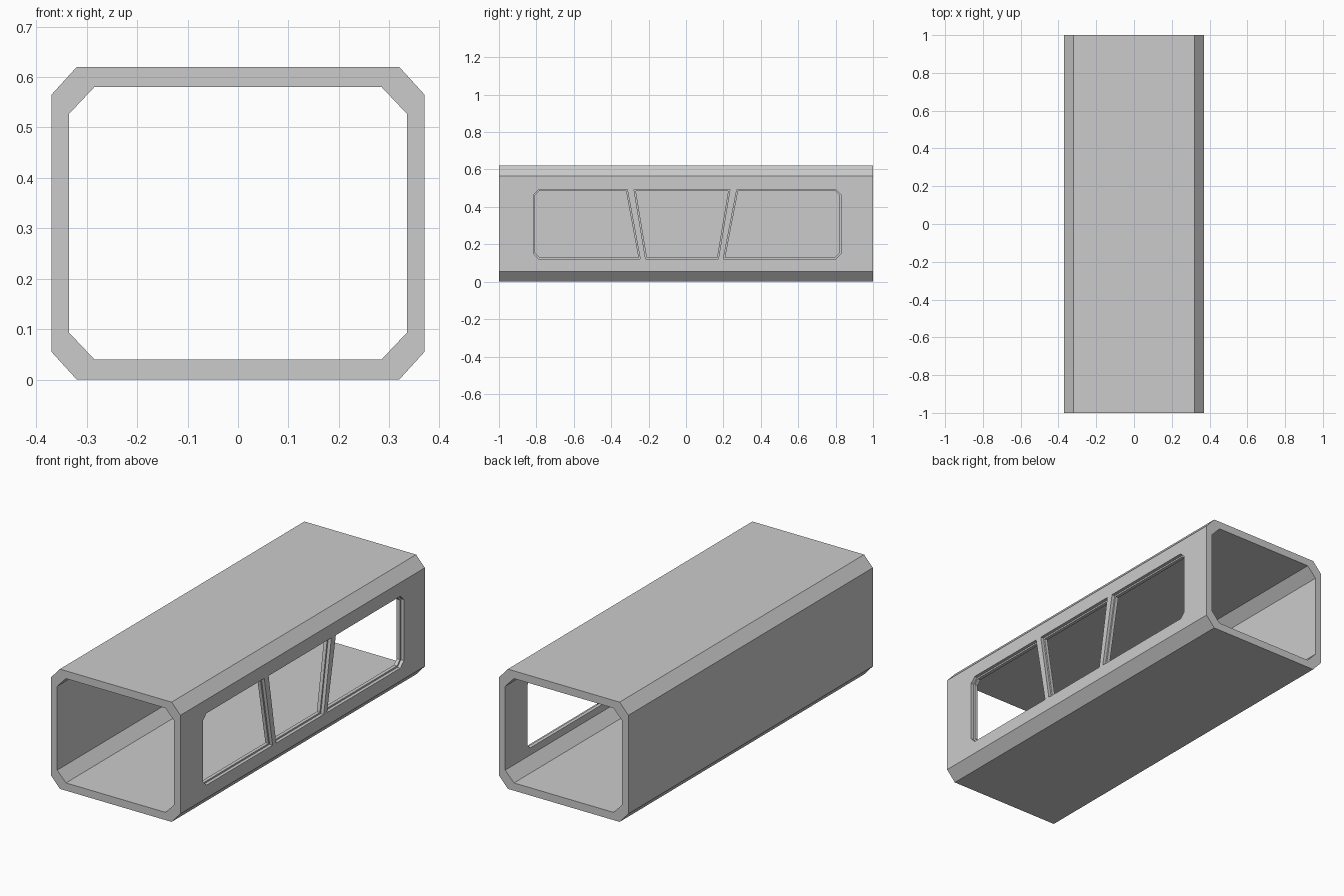
import bpy, bmesh
from mathutils import Vector

if "Cube" in bpy.data.objects:
    bpy.data.objects.remove(bpy.data.objects["Cube"])


def make_object(name, bm):
    bmesh.ops.recalc_face_normals(bm, faces=bm.faces[:])
    mesh = bpy.data.meshes.new(name)
    bm.to_mesh(mesh)
    bm.free()
    ob = bpy.data.objects.new(name, mesh)
    bpy.context.scene.collection.objects.link(ob)
    return ob


def chamfered_rect(hx, z0, z1, cx, cz):
    right = [(hx - cx, z0), (hx, z0 + cz), (hx, z1 - cz), (hx - cx, z1)]
    return right + [(-x, z) for x, z in reversed(right)]


def inset(pts, d):
    """Shrink a counter-clockwise outline by d, with mitred corners."""
    out = []
    for i, p in enumerate(pts):
        p, a, b = Vector(p), Vector(pts[i - 1]), Vector(pts[(i + 1) % len(pts)])
        e, f = (p - a).normalized(), (b - p).normalized()
        n, m = Vector((-e.y, e.x)), Vector((-f.y, f.x))
        out.append(p + (n + m) * d / (1 + n.dot(m)))
    return out


def prism_x(name, pts, x0, x1):
    bm = bmesh.new()
    a, b = [[bm.verts.new((x, p[0], p[1])) for p in pts] for x in (x0, x1)]
    bm.faces.new(a)
    bm.faces.new(b)
    for i in range(len(pts)):
        j = (i + 1) % len(pts)
        bm.faces.new((a[i], a[j], b[j], b[i]))
    return make_object(name, bm)


# Octagonal corridor tube, open at both ends
outer = chamfered_rect(0.37, 0.0, 0.62, 0.05, 0.055)
inner = chamfered_rect(0.335, 0.04, 0.58, 0.05, 0.053)
bm = bmesh.new()
rings = [[bm.verts.new((x, y, z)) for x, z in prof]
         for prof, y in ((outer, -1), (outer, 1), (inner, 1), (inner, -1))]
for k in range(4):
    r, s = rings[k], rings[(k + 1) % 4]
    for i in range(8):
        j = (i + 1) % 8
        bm.faces.new((r[i], r[j], s[j], s[i]))
corridor = make_object("corridor_shell", bm)

# Three window outlines (y, z) in the right wall, with slanted bars between
T, B = 0.494, 0.122
windows = {
    "rear_window": [(0.20, B), (0.80, B), (0.828, B + 0.028),
                    (0.828, T - 0.028), (0.80, T), (0.272, T)],
    "middle_window": [(-0.216, B), (0.173, B), (0.235, T), (-0.278, T)],
    "front_window": [(-0.815, B + 0.028), (-0.787, B), (-0.245, B),
                     (-0.314, T), (-0.787, T), (-0.815, T - 0.028)],
}

# Stepped openings: wide recess outside, narrower hole inside
for name, pts in windows.items():
    cutters = [prism_x(name + "_recess_cutter", pts, 0.353, 0.45),
               prism_x(name + "_hole_cutter", inset(pts, 0.008), 0.25, 0.40)]
    for cutter in cutters:
        cutter.hide_render = True
        mod = corridor.modifiers.new(cutter.name, 'BOOLEAN')
        mod.operation = 'DIFFERENCE'
        mod.solver = 'EXACT'
        mod.object = cutter

# Bake the openings and remove the cutters
bpy.context.view_layer.objects.active = corridor
for mod in list(corridor.modifiers):
    cutter = mod.object
    bpy.ops.object.modifier_apply(modifier=mod.name)
    bpy.data.objects.remove(cutter)
